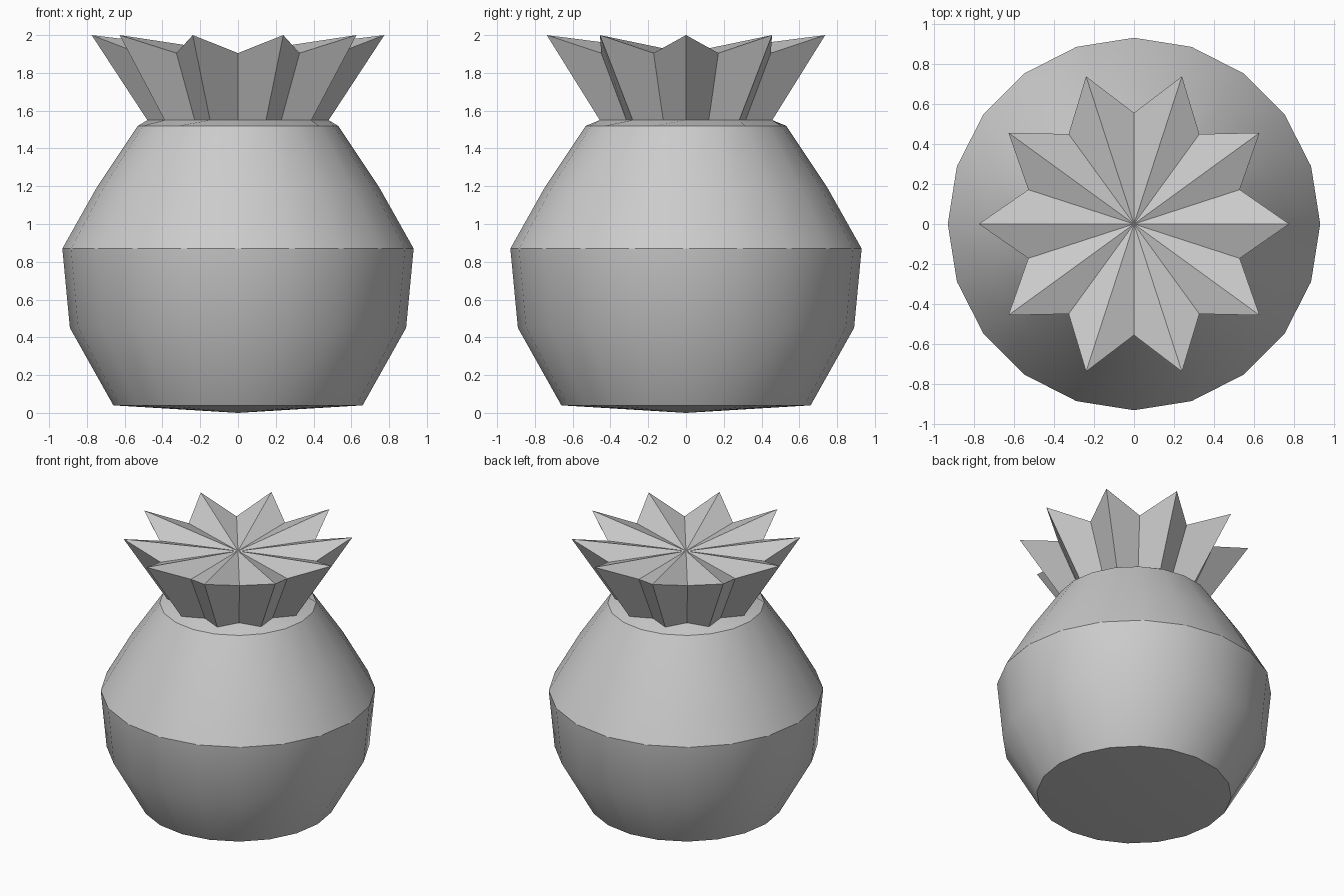
import bpy, bmesh
from math import cos, sin, tau, radians

if "Cube" in bpy.data.objects:
    bpy.data.objects.remove(bpy.data.objects["Cube"])

SIDES = 20


def ring(bm, tip, valley):
    """Ring of 20 vertices alternating between two (radius, z) pairs."""
    out = []
    for i in range(SIDES):
        r, z = valley if i % 2 else tip
        a = tau * i / SIDES
        out.append(bm.verts.new((r * cos(a), r * sin(a), z)))
    return out


def build(name, rings, bottom=None, top=None):
    bm = bmesh.new()
    loops = [ring(bm, t, v) for t, v in rings]
    pairs = [(i, (i + 1) % SIDES) for i in range(SIDES)]
    for lo, hi in zip(loops, loops[1:]):
        for i, j in pairs:
            bm.faces.new((lo[i], lo[j], hi[j], hi[i]))
    if bottom is not None:
        c = bm.verts.new((0, 0, bottom))
        for i, j in pairs:
            bm.faces.new((c, loops[0][j], loops[0][i]))
    if top is not None:
        c = bm.verts.new((0, 0, top))
        for i, j in pairs:
            bm.faces.new((c, loops[-1][i], loops[-1][j]))
    me = bpy.data.meshes.new(name)
    bm.to_mesh(me)
    bm.free()
    ob = bpy.data.objects.new(name, me)
    bpy.context.collection.objects.link(ob)
    bpy.ops.object.select_all(action='DESELECT')
    ob.select_set(True)
    bpy.context.view_layer.objects.active = ob
    bpy.ops.object.shade_smooth_by_angle(angle=radians(30))
    return ob


# Rounded fruit body with a slightly bulging base
profile = [(0.66, 0.04), (0.89, 0.45), (0.93, 0.87), (0.75, 1.19), (0.53, 1.52)]
build("fruit_body", [(p, p) for p in profile], bottom=0.0)

# Flared star crown, including the narrow collar that joins it to the body
crown = [((0.53, 1.52), (0.53, 1.52)),
         ((0.48, 1.55), (0.39, 1.55)),
         ((0.775, 2.0), (0.555, 1.905))]
build("star_crown", crown, top=1.905)
